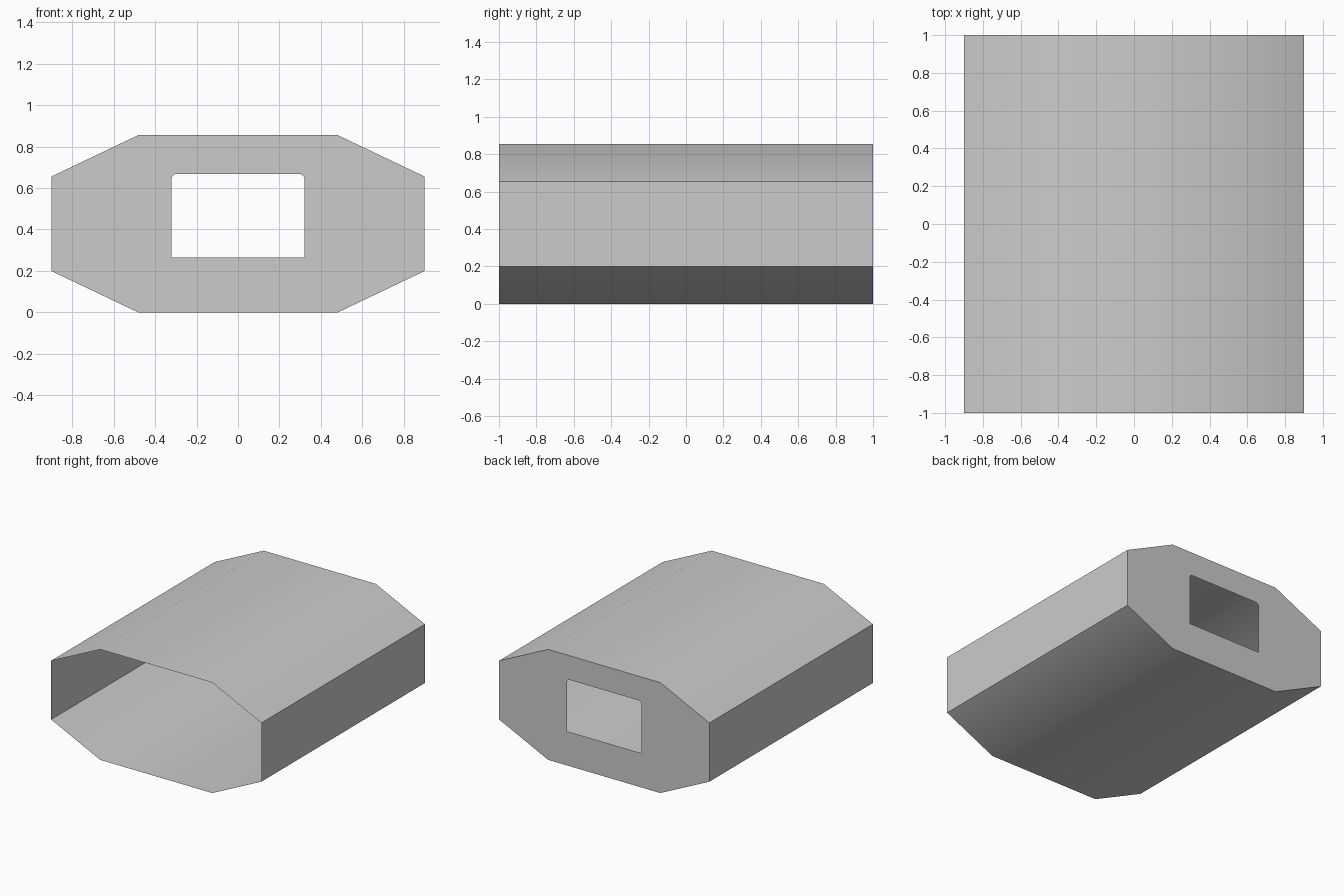
import bpy, bmesh, math
from mathutils import Vector

cube = bpy.data.objects.get("Cube")
if cube:
    bpy.data.objects.remove(cube, do_unlink=True)

# Single plain grey
grey = bpy.data.materials.new("light grey")
grey.use_nodes = True
color = (0.6, 0.6, 0.6, 1)
grey.diffuse_color = color
grey.node_tree.nodes["Principled BSDF"].inputs["Base Color"].default_value = color

FRONT, BACK = -1.0, 1.0


def mirrored(half):
    """Close a right-hand half profile (bottom to top) across x = 0."""
    return half + [(-x, z) for x, z in reversed(half)]


def add_loop(bm, profile, y):
    verts = [bm.verts.new((x, y, z)) for x, z in profile]
    edges = [bm.edges.new((v, verts[i - 1])) for i, v in enumerate(verts)]
    return verts, edges


# Outer outline: flat top and bottom, upright sides, sloped corners
outline = mirrored([(0.48, 0), (0.9, 0.2), (0.9, 0.655), (0.48, 0.855)])

# Window outline: square lower corners, rounded upper corners
half_width, sill, lintel, radius = 0.32, 0.265, 0.668, 0.025
steps = 6
arc = [(half_width - radius + radius * math.cos(a), lintel - radius + radius * math.sin(a))
       for a in (math.pi / 2 * i / steps for i in range(steps + 1))]
window = mirrored([(half_width, sill)] + arc)

bm = bmesh.new()

# Sleeve walls, open at the front
front_verts, _ = add_loop(bm, outline, FRONT)
back_verts, back_edges = add_loop(bm, outline, BACK)
for i in range(len(outline)):
    bm.faces.new((front_verts[i - 1], front_verts[i], back_verts[i], back_verts[i - 1]))

# Back wall with the window left open
_, window_edges = add_loop(bm, window, BACK)
bmesh.ops.triangle_fill(bm, use_beauty=True, edges=back_edges + window_edges,
                        normal=Vector((0, 1, 0)))
bmesh.ops.recalc_face_normals(bm, faces=bm.faces)

mesh = bpy.data.meshes.new("sleeve_shell")
bm.to_mesh(mesh)
bm.free()
mesh.materials.append(grey)
shell = bpy.data.objects.new("sleeve_shell", mesh)
bpy.context.collection.objects.link(shell)

# Soft slopes, sharp sides and rim
bpy.ops.object.select_all(action='DESELECT')
shell.select_set(True)
bpy.context.view_layer.objects.active = shell
bpy.ops.object.shade_smooth_by_angle(angle=math.radians(30))
